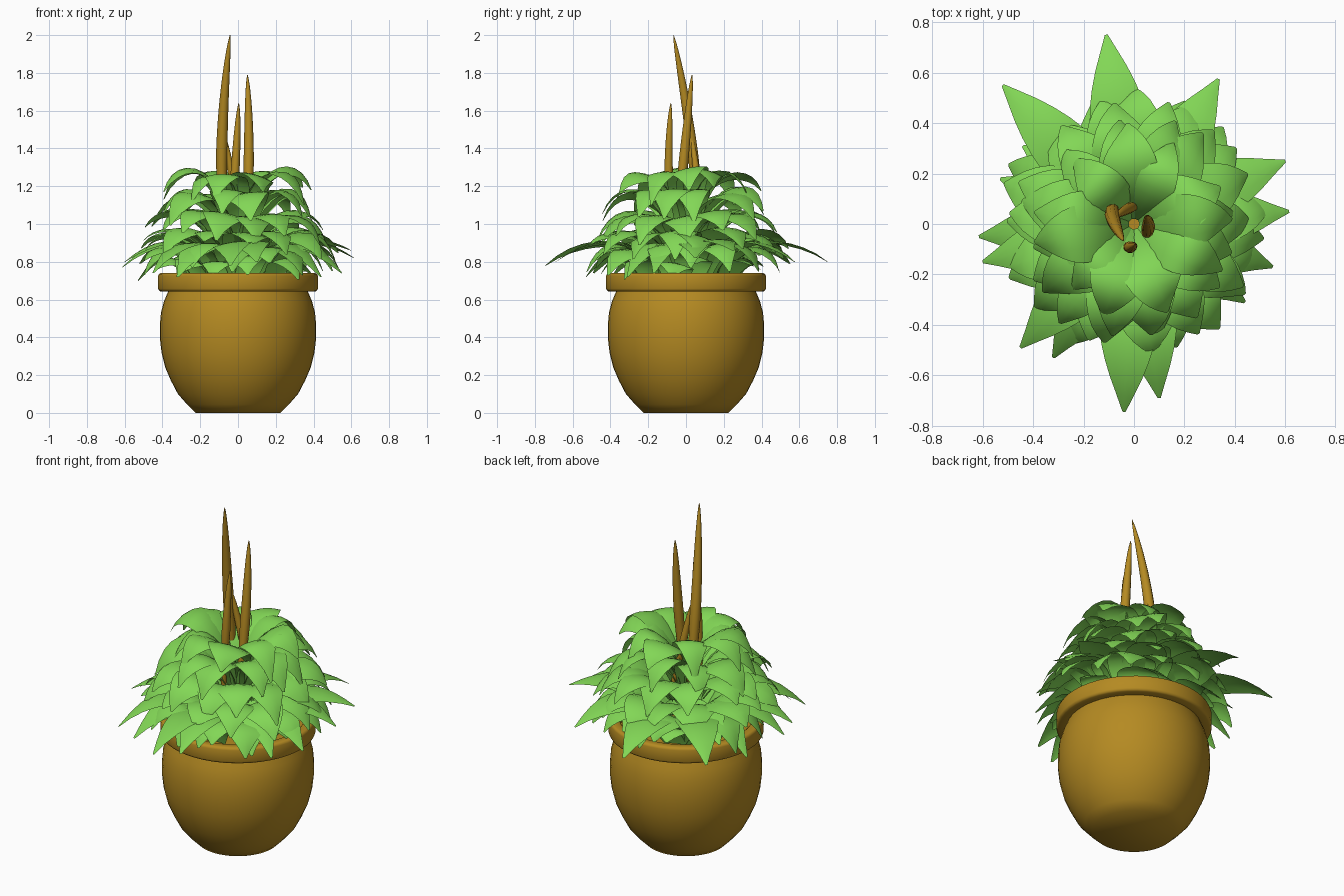
import bpy, bmesh, math, random
from mathutils import Vector

if "Cube" in bpy.data.objects:
    bpy.data.objects.remove(bpy.data.objects["Cube"])

random.seed(5)
TAU = math.tau


def material(name, rgb):
    m = bpy.data.materials.new(name)
    m.diffuse_color = (*rgb, 1)
    m.use_nodes = True
    m.node_tree.nodes["Principled BSDF"].inputs["Base Color"].default_value = m.diffuse_color
    return m


ochre = material("ochre", (0.46, 0.255, 0.016))
green = material("leaf green", (0.225, 0.68, 0.093))


def finish(bm, name, mat, angle=40, recalc=True):
    if recalc:
        bmesh.ops.recalc_face_normals(bm, faces=bm.faces)
    me = bpy.data.meshes.new(name)
    bm.to_mesh(me)
    bm.free()
    me.materials.append(mat)
    ob = bpy.data.objects.new(name, me)
    bpy.context.collection.objects.link(ob)
    bpy.ops.object.select_all(action='DESELECT')
    ob.select_set(True)
    bpy.context.view_layer.objects.active = ob
    bpy.ops.object.shade_smooth_by_angle(angle=math.radians(angle))
    return ob


def skin(bm, rings, cap_start=True, cap_end=True):
    n = len(rings[0])
    for a, b in zip(rings, rings[1:]):
        for i in range(n):
            j = (i + 1) % n
            bm.faces.new((a[i], a[j], b[j], b[i]))
    if cap_start:
        bm.faces.new(rings[0][::-1])
    if cap_end:
        bm.faces.new(rings[-1])


def lathe(name, profile, mat, n=48):
    bm = bmesh.new()
    rings = [[bm.verts.new((r * math.cos(TAU * i / n), r * math.sin(TAU * i / n), z))
              for i in range(n)] for r, z in profile]
    skin(bm, rings)
    return finish(bm, name, mat, 60)


# Pot body with rolled rim, hollow down to the soil level
lathe("pot", [(0.225, 0), (0.27, 0.045), (0.318, 0.1), (0.355, 0.17), (0.385, 0.24),
              (0.405, 0.32), (0.414, 0.40), (0.414, 0.46), (0.408, 0.53), (0.392, 0.59),
              (0.37, 0.643), (0.41, 0.643), (0.419, 0.648), (0.423, 0.658), (0.423, 0.725),
              (0.419, 0.735), (0.41, 0.74), (0.375, 0.74), (0.365, 0.732), (0.36, 0.66)], ochre)


def bezier(p, t):
    s = 1 - t
    return p[0] * s**3 + p[1] * 3 * s * s * t + p[2] * 3 * s * t * t + p[3] * t**3


# Tall spikes: tapered curved tubes through the heart of the plant
def spike(name, base, mid, tip, radius, n=10, steps=22):
    bm = bmesh.new()
    base, mid, tip = Vector(base), Vector(mid), Vector(tip)
    ctrl = mid * 2 - (base + tip) / 2
    rings = []
    for k in range(steps + 1):
        t = 1 - (1 - k / steps)**1.6
        c = base * (1 - t)**2 + ctrl * 2 * t * (1 - t) + tip * t * t
        r = radius * max(0.05, min(1, 0.55 + t) * (1 - t**3)**0.62)
        rings.append([bm.verts.new(c + Vector((r * math.cos(TAU * i / n),
                                               r * math.sin(TAU * i / n), 0)))
                      for i in range(n)])
    skin(bm, rings)
    finish(bm, name, ochre, 60)


spike("spike_tall", (-0.07, 0.07, 0.95), (-0.085, 0.03, 1.42), (-0.042, -0.066, 2.0), 0.032)
spike("spike_medium", (0.045, -0.05, 0.95), (0.057, -0.01, 1.36), (0.05, 0.032, 1.79), 0.029)
spike("spike_short", (-0.035, -0.085, 0.95), (-0.014, -0.092, 1.3), (0.004, -0.08, 1.64), 0.025)
spike("spike_small", (0.03, 0.08, 0.95), (-0.025, 0.06, 1.22), (-0.07, 0.03, 1.47), 0.023)


# One arching leaf: a pointed strip swept along a bezier in its (radius, height) plane
def leaf(bm, ang, pts, width, fold=0.1, roll=0.0, steps=10, cols=4):
    p = [Vector((r, 0, z)) for r, z in pts]
    out = Vector((math.cos(ang), math.sin(ang), 0))
    side = Vector((-math.sin(ang), math.cos(ang), 0))
    grid = []
    for k in range(steps + 1):
        t = k / steps
        c = bezier(p, t)
        d = bezier(p, min(1, t + 0.02)) - bezier(p, max(0, t - 0.02))
        d.normalize()
        up = out * -d.z + Vector((0, 0, 1)) * d.x
        w = max(0.006, width * 0.5 * math.sin(math.pi * (0.15 + 0.85 * t)) ** 0.95)
        row = []
        for i in range(cols + 1):
            s = 2 * i / cols - 1
            pos = out * c.x + Vector((0, 0, c.z)) + side * (s * w)
            pos += up * (w * (-fold * s * s * 1.5 + roll * s * t))
            row.append(bm.verts.new(pos))
        grid.append(row)
    for a, b in zip(grid, grid[1:]):
        for i in range(cols):
            bm.faces.new((a[i], b[i], b[i + 1], a[i + 1]))


def jit(v, a):
    return v + random.uniform(-a, a)


# Layers of leaves: count, base radius/height, arch height, tip radius/height, width
layers = [
    ("leaves_top", 11, 0.02, 1.02, 1.335, 0.375, 1.15, 0.21),
    ("leaves_upper", 12, 0.05, 0.94, 1.23, 0.425, 1.04, 0.23),
    ("leaves_middle", 14, 0.08, 0.86, 1.11, 0.475, 0.94, 0.24),
    ("leaves_lower", 15, 0.12, 0.79, 1.01, 0.515, 0.86, 0.24),
    ("leaves_skirt", 16, 0.18, 0.72, 0.93, 0.525, 0.77, 0.24),
    ("leaves_base", 12, 0.24, 0.68, 0.85, 0.43, 0.745, 0.22),
]
for n_layer, (name, count, r0, z0, za, r2, z2, w) in enumerate(layers):
    bm = bmesh.new()
    for i in range(count):
        ang = TAU * (i + 0.5 * (n_layer % 2) + random.uniform(-0.3, 0.3)) / count
        r, z, arch = jit(r2, 0.03), jit(z2, 0.05), jit(za, 0.025)
        leaf(bm, ang, [(r0, z0), (r0 + 0.3 * (r - r0), arch), (r - 0.07, arch), (r, z)],
             jit(w, 0.03), roll=random.uniform(-0.45, 0.45))
    finish(bm, name, green, 80, recalc=False)

# Long outer leaves reaching past the rim: tip x, y, z
tips = [(-0.11, 0.75, 0.80), (-0.04, -0.745, 0.78), (-0.52, 0.55, 0.79), (0.335, 0.575, 0.80),
        (0.60, 0.25, 0.86), (0.615, 0.05, 0.82), (0.10, -0.69, 0.80), (-0.45, -0.49, 0.74),
        (-0.32, -0.53, 0.72), (-0.615, -0.05, 0.77), (-0.53, 0.18, 0.70), (0.55, -0.17, 0.74),
        (0.44, -0.31, 0.72), (-0.60, -0.15, 0.80), (-0.44, 0.31, 0.80)]
bm = bmesh.new()
for x, y, z in tips:
    r = math.hypot(x, y)
    leaf(bm, math.atan2(y, x), [(0.15, 0.74), (0.24, 0.95), (r - 0.2, 0.96), (r, z)],
         0.24, fold=0.08, roll=random.uniform(-0.25, 0.25))
finish(bm, "leaves_outer", green, 80, recalc=False)
